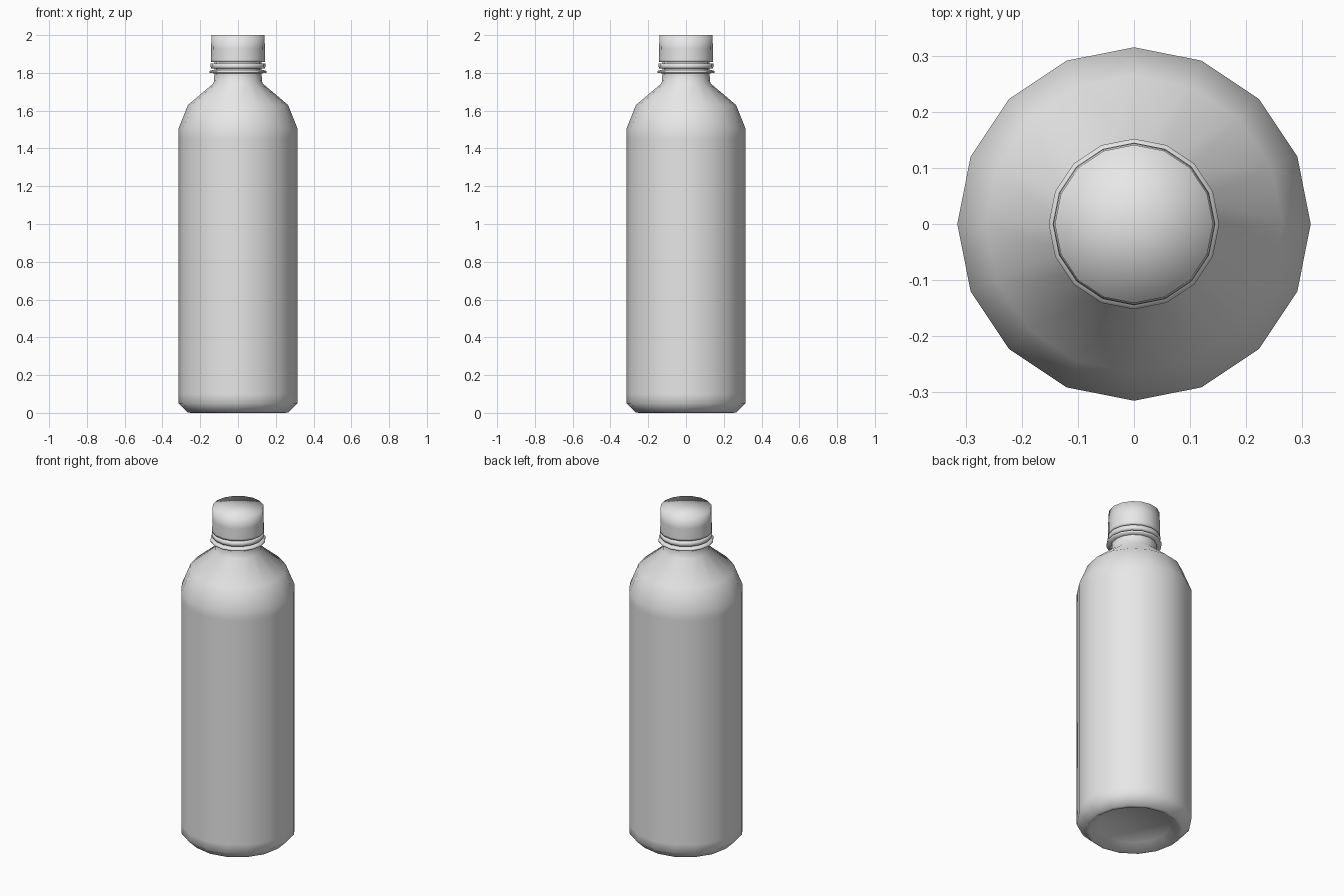
import bpy, bmesh, math

if "Cube" in bpy.data.objects:
    bpy.data.objects.remove(bpy.data.objects["Cube"])

SIDES = 16

grey = bpy.data.materials.new("plain_grey")
grey.diffuse_color = (0.8, 0.8, 0.8, 1)
grey.use_nodes = True
grey.node_tree.nodes["Principled BSDF"].inputs["Base Color"].default_value = grey.diffuse_color


def lathe(name, profile):
    """Turn (radius, height) points round the z axis; radius 0 gives a pole."""
    bm = bmesh.new()
    rings = []
    for r, z in profile:
        if r == 0:
            rings.append([bm.verts.new((0, 0, z))] * SIDES)
        else:
            rings.append([bm.verts.new((r * math.cos(i * math.tau / SIDES),
                                        r * math.sin(i * math.tau / SIDES), z))
                          for i in range(SIDES)])
    for a, b in zip(rings, rings[1:]):
        for i in range(SIDES):
            j = (i + 1) % SIDES
            quad = dict.fromkeys((a[i], a[j], b[j], b[i]))
            bm.faces.new(list(quad))
    bmesh.ops.recalc_face_normals(bm, faces=bm.faces)
    for f in bm.faces:
        f.smooth = True
    mesh = bpy.data.meshes.new(name)
    bm.to_mesh(mesh)
    bm.free()
    mesh.materials.append(grey)
    ob = bpy.data.objects.new(name, mesh)
    bpy.context.collection.objects.link(ob)
    return ob


# Body: hollowed base, straight wall, sloping shoulder, neck
lathe("bottle_body", [
    (0, 0.05), (0.20, 0.035), (0.25, 0.0), (0.267, 0.003),
    (0.315, 0.05), (0.315, 0.10), (0.315, 0.11), (0.315, 1.445),
    (0.315, 1.455), (0.315, 1.505), (0.265, 1.63), (0.129, 1.745),
    (0.125, 1.79), (0.125, 1.84), (0.125, 1.90), (0, 1.90)])

# Support flange under the cap
lathe("neck_flange", [
    (0.12, 1.797), (0.152, 1.80), (0.152, 1.81), (0.135, 1.815), (0.12, 1.815)])

# Tamper ring
lathe("tamper_ring", [
    (0.12, 1.823), (0.141, 1.823), (0.145, 1.832), (0.145, 1.85), (0.12, 1.85)])

# Screw cap
lathe("screw_cap", [
    (0.12, 1.857), (0.144, 1.857), (0.144, 1.87), (0.142, 1.93),
    (0.141, 2.0), (0, 2.0)])
